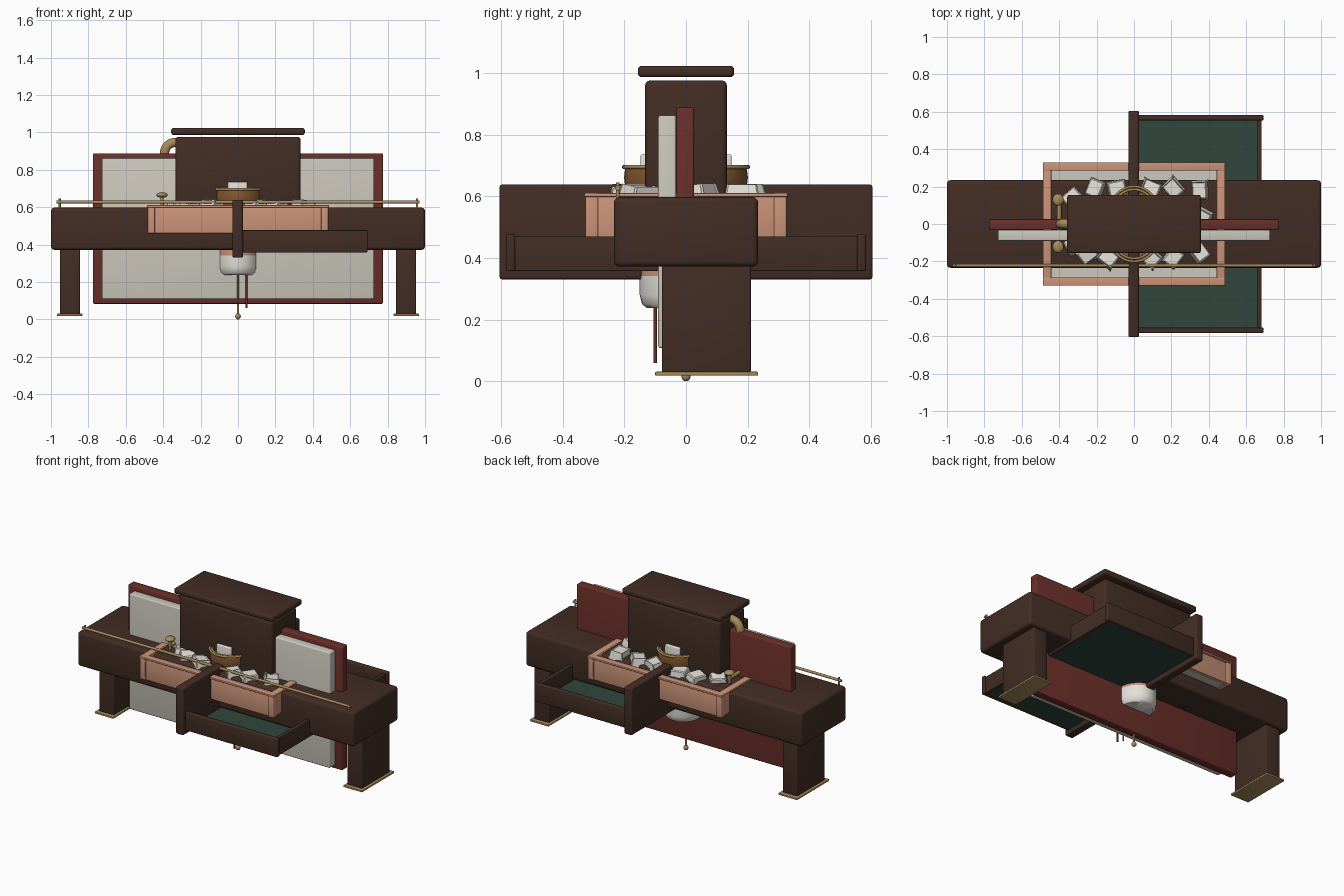
import bpy, bmesh, math, random
from mathutils import Vector, Matrix

random.seed(4)
cube = bpy.data.objects.get("Cube")
if cube:
    bpy.data.objects.remove(cube)


def material(name, rgb):
    lin = [(c / 255 / 12.92) if c < 11 else ((c / 255 + 0.055) / 1.055) ** 2.4 for c in rgb]
    m = bpy.data.materials.new(name)
    m.use_nodes = True
    m.diffuse_color = (*lin, 1)
    m.node_tree.nodes["Principled BSDF"].inputs["Base Color"].default_value = (*lin, 1)
    return m


WOOD = material("dark wood", (66, 45, 36))
RED = material("oxblood red", (106, 47, 41))
CREAM = material("cream panel", (204, 200, 189))
PAPER = material("pale stone", (228, 225, 216))
SALMON = material("salmon", (204, 148, 121))
GREEN = material("dark green felt", (49, 70, 60))
BRASS = material("brass", (168, 140, 92))
TAN = material("basket brown", (134, 88, 48))


def finish(name, bm, mat, smooth=False):
    mesh = bpy.data.meshes.new(name)
    bmesh.ops.recalc_face_normals(bm, faces=bm.faces)
    bm.to_mesh(mesh)
    bm.free()
    obj = bpy.data.objects.new(name, mesh)
    bpy.context.collection.objects.link(obj)
    mesh.materials.append(mat)
    if smooth:
        bpy.ops.object.select_all(action="DESELECT")
        obj.select_set(True)
        bpy.context.view_layer.objects.active = obj
        bpy.ops.object.shade_smooth_by_angle(angle=math.radians(40))
    return obj


def box(name, mat, x, y, z, bevel=0.006):
    """Bevelled box from its (low, high) extents on each axis."""
    bm = bmesh.new()
    bmesh.ops.create_cube(bm, size=1)
    for v in bm.verts:
        v.co = [r[0] if c < 0 else r[1] for c, r in zip(v.co, (x, y, z))]
    if bevel:
        bmesh.ops.bevel(bm, geom=bm.edges[:], offset=bevel, segments=3,
                        profile=0.5, affect="EDGES")
    return finish(name, bm, mat, bevel > 0)


def lathe(name, mat, profile, scale=(1, 1), at=(0, 0)):
    """Turn (radius, height) points about z, then stretch to an ellipse."""
    bm = bmesh.new()
    vs = [bm.verts.new((r, 0, z)) for r, z in profile]
    es = [bm.edges.new(p) for p in zip(vs, vs[1:])]
    bmesh.ops.spin(bm, geom=vs + es, cent=(0, 0, 0), axis=(0, 0, 1),
                   angle=math.tau, steps=40, use_duplicate=False)
    bmesh.ops.remove_doubles(bm, verts=bm.verts, dist=0.0001)
    for v in bm.verts:
        v.co.x = v.co.x * scale[0] + at[0]
        v.co.y = v.co.y * scale[1] + at[1]
    return finish(name, bm, mat, True)


def ball(name, mat, center, radii):
    bm = bmesh.new()
    bmesh.ops.create_uvsphere(bm, u_segments=20, v_segments=12, radius=1)
    for v in bm.verts:
        v.co = Vector(a * b for a, b in zip(v.co, radii)) + Vector(center)
    return finish(name, bm, mat, True)


def tube(name, mat, points, radius, cyclic=False):
    curve = bpy.data.curves.new(name, "CURVE")
    curve.dimensions = "3D"
    curve.bevel_depth = radius
    curve.bevel_resolution = 3
    curve.use_fill_caps = True
    s = curve.splines.new("POLY")
    s.points.add(len(points) - 1)
    for p, co in zip(s.points, points):
        p.co = (*co, 1)
    s.use_cyclic_u = cyclic
    s.use_smooth = True
    curve.materials.append(mat)
    obj = bpy.data.objects.new(name, curve)
    bpy.context.collection.objects.link(obj)
    return obj


def span(side, a, b):
    return tuple(sorted((side * a, side * b)))


# Counter body, tower and cap
box("counter_body", WOOD, (-1, 1), (-0.234, 0.234), (0.372, 0.597), 0.018)
box("tower", WOOD, (-0.335, 0.335), (-0.133, 0.133), (0.55, 0.976), 0.018)
box("tower_cap", WOOD, (-0.357, 0.357), (-0.156, 0.156), (0.986, 1.023), 0.012)

# Upright panels passing through the counter
box("back_panel", RED, (-0.775, 0.775), (-0.03, 0.026), (0.083, 0.888), 0.007)
box("front_panel", CREAM, (-0.727, 0.727), (-0.09, -0.032), (0.108, 0.862), 0.007)

# Legs with brass foot plates
for side, label in ((1, "left"), (-1, "right")):
    box(f"{label}_leg", WOOD, span(side, 0.845, 0.952), (-0.078, 0.21), (0.028, 0.39))
    box(f"{label}_foot_plate", BRASS, span(side, 0.832, 0.968), (-0.1, 0.234),
        (0.018, 0.031), 0.004)

# Cross divider and the felt-lined drawer
box("cross_divider", WOOD, (-0.03, 0.027), (-0.605, 0.605), (0.33, 0.638), 0.01)
box("drawer_floor", GREEN, (0.02, 0.67), (-0.565, 0.565), (0.358, 0.368), 0)
box("drawer_end", WOOD, (0.657, 0.683), (-0.575, 0.575), (0.357, 0.47), 0.004)
for side, label in ((1, "back"), (-1, "front")):
    box(f"{label}_drawer_side", WOOD, (0.02, 0.692), span(side, 0.554, 0.583),
        (0.357, 0.477), 0.006)

# Salmon tray around the counter
box("tray_floor", CREAM, (-0.46, 0.46), (-0.3, 0.3), (0.463, 0.478), 0)
for side, label in ((1, "back"), (-1, "front")):
    box(f"{label}_tray_wall", SALMON, (-0.47, 0.47), span(side, 0.29, 0.318), (0.46, 0.6), 0.004)
    box(f"{label}_tray_rail", SALMON, (-0.487, 0.487), span(side, 0.285, 0.33),
        (0.598, 0.611), 0.004)
    for x in (1, -1):
        box(f"{label}_tray_post", SALMON, span(x, 0.445, 0.483), span(side, 0.285, 0.326),
            (0.46, 0.603), 0.005)
for side, label in ((1, "left"), (-1, "right")):
    box(f"{label}_tray_wall", SALMON, span(side, 0.445, 0.478), (-0.3, 0.3), (0.46, 0.6), 0.004)
    box(f"{label}_tray_rail", SALMON, span(side, 0.442, 0.487), (-0.32, 0.32),
        (0.598, 0.61), 0.004)

# Oval basket with brass rims and a block inside
oval = (0.155, 0.205)
lathe("basket", TAN, [(0, 0.59), (0.9, 0.59), (0.96, 0.63), (0.98, 0.66), (0.96, 0.692),
                      (0.9, 0.692), (0.9, 0.62), (0, 0.62)], oval)
for k, z in ((0.98, 0.695), (0.9, 0.693)):
    tube("basket_rim", BRASS, [(k * oval[0] * math.cos(a * math.tau / 48),
                                k * oval[1] * math.sin(a * math.tau / 48), z)
                               for a in range(48)], 0.007, True)
box("basket_block", PAPER, (-0.055, 0.05), (-0.148, 0.148), (0.62, 0.735), 0.006)

# Bowl under the counter
bowl = (0.122, 0.15)
lathe("bowl", PAPER, [(0, 0.238), (0.85, 0.238), (0.95, 0.25), (1, 0.28), (1, 0.342),
                      (0, 0.342)], bowl)
lathe("bowl_band", SALMON, [(0, 0.34), (0.99, 0.34), (0.99, 0.376), (0, 0.376)], bowl)

# Tumbled stones on the counter top
spots = [(-0.33, 0.14), (-0.21, 0.19), (-0.09, 0.19), (0.09, 0.19), (0.21, 0.19), (0.35, 0.18),
         (-0.32, -0.11), (-0.25, -0.16), (-0.14, -0.18), (0.09, -0.18), (0.21, -0.18),
         (0.35, -0.15), (0.36, 0.04)]
for x, y in spots:
    bm = bmesh.new()
    bmesh.ops.create_cube(bm, size=1)
    turn = Matrix.Rotation(random.uniform(0, 3), 3, "Z") @ Matrix.Rotation(
        random.uniform(-0.2, 0.2), 3, "X")
    for v in bm.verts:
        taper = 0.85 if v.co.z > 0 else 1
        v.co = turn @ Vector((v.co.x * 0.105 * taper, v.co.y * 0.09 * taper, v.co.z * 0.045))
        v.co += Vector((x, y, 0.608))
    bmesh.ops.bevel(bm, geom=bm.edges[:], offset=0.005, segments=1, affect="EDGES")
    finish("stone", bm, PAPER)

# Brass hand rail
tube("hand_rail", BRASS, [(-0.97, -0.222, 0.627), (0.97, -0.222, 0.627)], 0.0085)
for x in (-0.953, 0.957):
    tube("rail_post", BRASS, [(x, -0.222, 0.58), (x, -0.222, 0.645)], 0.006)

# Tap pipe and its two knobs
bend = [(-0.335 - 0.058 * math.sin(a * math.pi / 16), 0, 0.888 + 0.058 * math.cos(a * math.pi / 16))
        for a in range(9)]
tube("tap_pipe", BRASS, [(-0.31, 0, 0.946)] + bend + [(-0.393, 0, 0.86)], 0.026)
tube("knob_bar", BRASS, [(-0.4, -0.125, 0.625), (-0.4, 0.13, 0.625)], 0.012)
for y in (-0.122, 0.13):
    ball("tap_knob", BRASS, (-0.406, y, 0.665), (0.03, 0.032, 0.015))
    tube("knob_stem", BRASS, [(-0.406, y, 0.59), (-0.406, y, 0.66)], 0.009)

# Hanging rods and the pull below the panel
tube("red_rod", RED, [(0.045, -0.1, 0.06), (0.045, -0.1, 0.25)], 0.006)
tube("brass_rod", BRASS, [(0, -0.1, 0.085), (0, -0.1, 0.25)], 0.005)
tube("pull_stem", BRASS, [(0, 0, 0.02), (0, 0, 0.1)], 0.006)
ball("pull_ball", BRASS, (0, 0, 0.016), (0.015, 0.015, 0.016))
